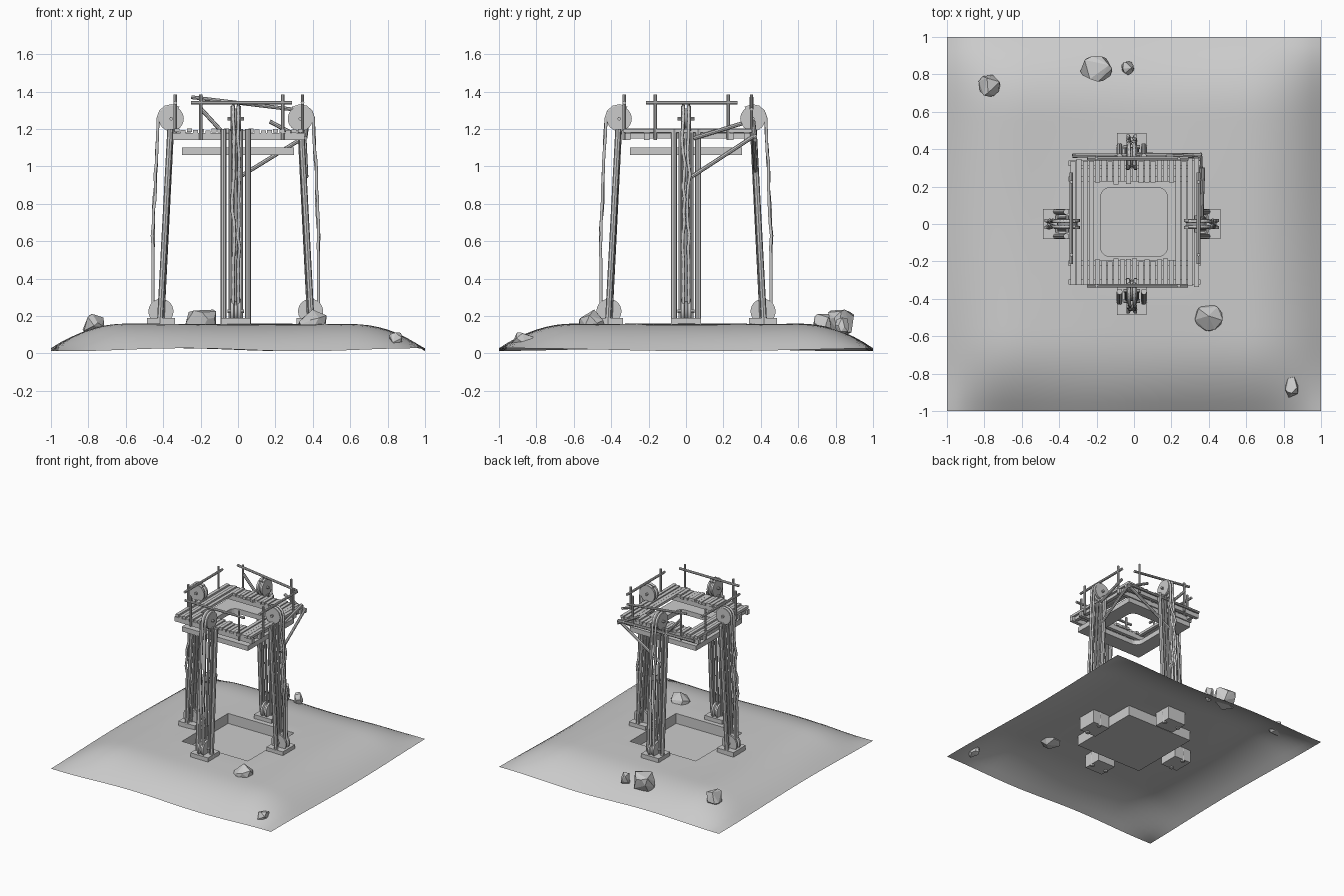
import bpy, bmesh, math, random
from mathutils import Matrix, Vector

if "Cube" in bpy.data.objects:
    bpy.data.objects.remove(bpy.data.objects["Cube"])

random.seed(4)
CX = -0.012  # structure sits slightly left of centre


def finish(name, bm, M=None, smooth=False):
    if M:
        bm.transform(M)
    me = bpy.data.meshes.new(name)
    bm.to_mesh(me)
    bm.free()
    ob = bpy.data.objects.new(name, me)
    bpy.context.collection.objects.link(ob)
    if smooth:
        bpy.context.view_layer.objects.active = ob
        ob.select_set(True)
        bpy.ops.object.shade_smooth_by_angle(angle=math.radians(35))
        ob.select_set(False)
    return ob


def add_box(bm, lo, hi):
    c = [(a + b) / 2 for a, b in zip(lo, hi)]
    s = [b - a for a, b in zip(lo, hi)]
    bmesh.ops.create_cube(bm, size=1, matrix=Matrix.Translation(c) @ Matrix.Diagonal((*s, 1)))


def box(name, lo, hi, M=None):
    bm = bmesh.new()
    add_box(bm, lo, hi)
    return finish(name, bm, M)


def bar(name, p, q, r, M=None, sides=8):
    p, q = Vector(p), Vector(q)
    bm = bmesh.new()
    T = Matrix.Translation((p + q) / 2) @ (q - p).to_track_quat('Z', 'Y').to_matrix().to_4x4()
    bmesh.ops.create_cone(bm, cap_ends=True, segments=sides, radius1=r, radius2=r,
                          depth=(q - p).length, matrix=T)
    return finish(name, bm, M, True)


def rope(name, pts, r, M):
    cu = bpy.data.curves.new(name, 'CURVE')
    cu.dimensions = '3D'
    cu.bevel_depth, cu.bevel_resolution, cu.use_fill_caps = r, 1, True
    sp = cu.splines.new('POLY')
    sp.points.add(len(pts) - 1)
    for v, p in zip(sp.points, pts):
        v.co = (*(M @ Vector(p)), 1)
    bpy.context.collection.objects.link(bpy.data.objects.new(name, cu))


def wheel(name, x, z, M, r=0.067):
    # grooved pulley turned around the tangential axis
    prof = [(0, -.027), (r, -.027), (r, -.012), (r * .8, -.006), (r * .8, .006),
            (r, .012), (r, .027), (0, .027)]
    bm = bmesh.new()
    vs = [bm.verts.new((a, b, 0)) for a, b in prof]
    es = [bm.edges.new(e) for e in zip(vs, vs[1:])]
    bmesh.ops.spin(bm, geom=vs + es, cent=(0, 0, 0), axis=(0, 1, 0), angle=math.tau,
                   steps=24, use_merge=True)
    bmesh.ops.remove_doubles(bm, verts=bm.verts, dist=1e-5)
    bmesh.ops.recalc_face_normals(bm, faces=bm.faces)
    finish(name, bm, M @ Matrix.Translation((x, 0, z)), True)
    bar(name + "_axle", (x, -.045, z), (x, .045, z), .01, M)


# mound with a square pit
def side(t):
    d = min(1, (1 - abs(t)) / 0.42)
    return 1 - (1 - d) ** 2.2


def ground(x, y):
    g = side(x) * side(y)
    bump = .006 * math.sin(4 * x + 1) * math.cos(3.5 * y) * (max(abs(x), abs(y)) > .35)
    return .012 + .145 * g + bump * g + .008 * (1 + math.sin(5 * x - 3 * y)) * (1 - g)


bm = bmesh.new()
bmesh.ops.create_grid(bm, x_segments=40, y_segments=40, size=1)
hole = [f for f in bm.faces if max(map(abs, f.calc_center_median()[:2])) < .3]
bmesh.ops.delete(bm, geom=hole, context='FACES')
for v in bm.verts:
    v.co.z = ground(v.co.x, v.co.y)
finish("ground_mound", bm, None, True)
bm = bmesh.new()
add_box(bm, (-.3, -.3, .075), (.3, .3, .157))
bm.faces.ensure_lookup_table()
bmesh.ops.delete(bm, geom=[f for f in bm.faces if f.normal.z > .5], context='FACES')
bmesh.ops.reverse_faces(bm, faces=bm.faces)
finish("ground_pit", bm)

# rocks: hulls of random points
for i, (x, y, rx, ry, z0, z1) in enumerate([
        (-.775, .74, .06, .06, .1, .22), (-.2, .83, .088, .07, .08, .255),
        (-.035, .835, .035, .038, .08, .2), (.4, -.5, .075, .072, .11, .235),
        (.845, -.875, .037, .06, .03, .115)]):
    bm = bmesh.new()
    for k in range(16):
        a = k * 2.4
        h = random.uniform(-1, 1)
        w = min(1, 1.25 * math.sqrt(1 - h * h))
        bm.verts.new((x + rx * w * math.cos(a), y + ry * w * math.sin(a),
                      (z0 + z1) / 2 + h * (z1 - z0) / 2))
    h = bmesh.ops.convex_hull(bm, input=bm.verts)
    bmesh.ops.delete(bm, geom=[v for v in bm.verts if not v.link_faces], context='VERTS')
    finish(f"rock_{i}", bm)

# four pulley towers
for k, nm in enumerate(("right", "back", "left", "front")):
    extra = .012 if k % 2 else 0
    M = (Matrix.Translation((CX, 0, 0)) @ Matrix.Rotation(k * math.pi / 2, 4, 'Z')
         @ Matrix.Translation((extra, 0, 0)))
    box(nm + "_pad", (.325, -.08, .05), (.475, .08, .19), M)
    for s in (-1, 1):
        bar(nm + "_post", (.412, s * .065, .04), (.35, s * .065, 1.2), .016, M)
        bar(nm + "_inner_post", (.395, s * .03, .1), (.345, s * .03, 1.2), .01, M)
    wheel(nm + "_top_wheel", .345, 1.255, M)
    wheel(nm + "_bottom_wheel", .4, .225, M)
    # slack outer rope pair and taut inner strand
    for s in (-1, 1):
        pts = [(.345 + .07 * math.cos(a), s * .014, 1.255 + .07 * math.sin(a))
               for a in (2.2, 1.6, 1.1, .6, .1)]
        for i in range(15):
            z = 1.15 - i * .065
            wob = random.uniform(-.004, .004) if z > .55 else 0
            pts.append((.421 + .022 * min(1, i / 8) + wob, s * .014 + 2 * wob, z))
        pts.append((.44, s * .014, .2))
        rope(nm + "_rope", pts, .009, M)
    bar(nm + "_taut_rope", (.39, 0, .2), (.34, 0, 1.2), .01, M)

# deck planks, all running front to back around the opening
x = -.34
while x < .345:
    e = [random.uniform(-.01, .01) for _ in range(3)]
    runs = [(-.335, .345)] if abs(x + .015 - .005) > .215 else [(-.33, -.19), (.22, .345)]
    for a, b in runs:
        box("deck_plank", (x, a + e[0], 1.178 + e[2] / 2), (x + .027, b + e[1], 1.198 + e[2] / 2))
    x += .033

# joists under the planks
for y in (-.31, -.21, .24, .325):
    box("deck_joist", (-.35, y - .014, 1.14), (.355, y + .014, 1.178))
for x in (-.32, .32):
    box("deck_side_joist", (x - .014, -.3, 1.15), (x + .014, .33, 1.176))

# lower ring slab with a rounded hole
bm = bmesh.new()
R = .3
outer, inner = [], []
for i in range(4):
    q = i * math.pi / 2
    sx, sy = ((1, 1), (-1, 1), (-1, -1), (1, -1))[i]
    for j in range(7):
        a = q + j * math.pi / 12
        inner.append((sx * .125 + .055 * math.cos(a), .01 + sy * .13 + .055 * math.sin(a)))
        t = R / max(abs(math.cos(a)), abs(math.sin(a)))
        outer.append((t * math.cos(a), t * math.sin(a)))
loops = [[bm.verts.new((px, py, z)) for px, py in pl]
         for pl, z in ((outer, 1.06), (outer, 1.1), (inner, 1.1), (inner, 1.06))]
n = len(outer)
for r in range(4):
    A, B = loops[r], loops[(r + 1) % 4]
    for i in range(n):
        j = (i + 1) % n
        bm.faces.new((A[i], A[j], B[j], B[i]))
bmesh.ops.remove_doubles(bm, verts=bm.verts, dist=1e-5)
bmesh.ops.recalc_face_normals(bm, faces=bm.faces)
finish("ring_slab", bm)

# railings: (start post, end post, rail start z, rail end z)
for nm, p, q, za, zb in (("front", (-.2, -.33), (.24, -.33), 1.34, 1.34),
                         ("left", (-.335, -.165), (-.335, .225), 1.34, 1.34),
                         ("right", (.345, -.165), (.345, .225), 1.34, 1.34),
                         ("back", (-.2, .35), (.24, .35), 1.37, 1.305)):
    d = (Vector(q) - Vector(p)).normalized() * .05
    for c in (p, q):
        bar(nm + "_rail_post", (*c, 1.14), (*c, 1.385), .009)
    bar(nm + "_rail", (p[0] - d.x, p[1] - d.y, za), (q[0] + d.x, q[1] + d.y, zb), .01)

# broken rails and braces at the back right corner
for nm, p, q in (("broken_rail_a", (-.2, .355, 1.31), (-.09, .355, 1.19)),
                 ("broken_rail_b", (.17, .36, 1.24), (.36, .37, 1.14)),
                 ("broken_rail_c", (.36, .04, 1.15), (.37, .3, 1.23)),
                 ("fallen_rail", (-.33, .365, 1.17), (.36, .37, 1.16)),
                 ("back_brace", (-.03, .375, .92), (.36, .36, 1.16)),
                 ("right_brace", (.365, .03, .945), (.355, .36, 1.16))):
    bar(nm, p, q, .011)
